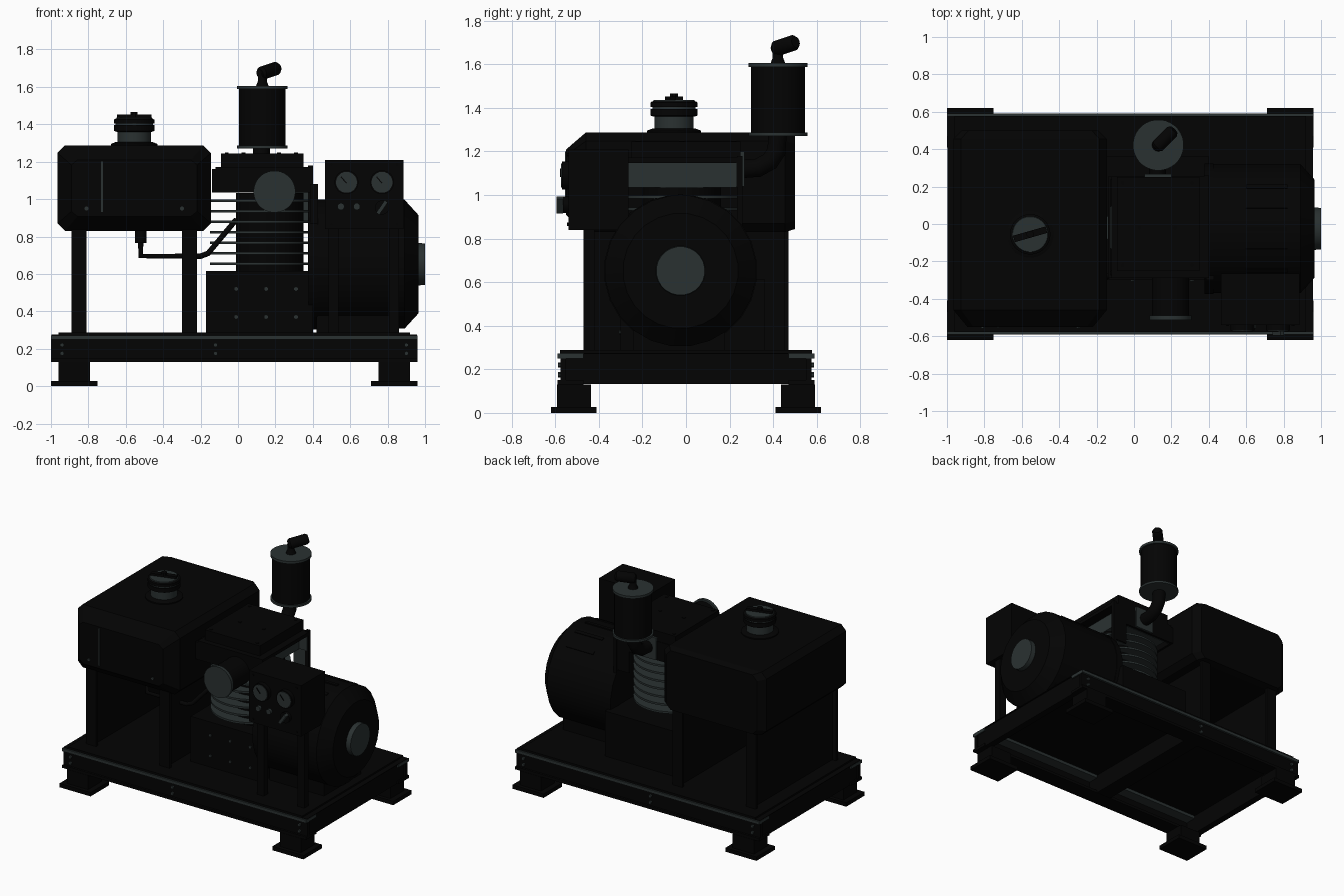
import bpy, bmesh, math
from mathutils import Vector

if "Cube" in bpy.data.objects:
    bpy.data.objects.remove(bpy.data.objects["Cube"])


def material(name, rgb):
    m = bpy.data.materials.new(name)
    m.use_nodes = True
    m.diffuse_color = (*rgb, 1)
    m.node_tree.nodes["Principled BSDF"].inputs["Base Color"].default_value = (*rgb, 1)
    return m


PAINT = material("black paint", (0.001, 0.001, 0.001))
RUBBER = material("dark rubber", (0.0008, 0.0008, 0.0008))
STEEL = material("grey steel", (0.023, 0.031, 0.031))


def finish(name, bm, mat, smooth=False):
    bmesh.ops.recalc_face_normals(bm, faces=bm.faces)
    me = bpy.data.meshes.new(name)
    bm.to_mesh(me)
    bm.free()
    me.materials.append(mat)
    ob = bpy.data.objects.new(name, me)
    bpy.context.collection.objects.link(ob)
    if smooth:
        bpy.ops.object.select_all(action='DESELECT')
        ob.select_set(True)
        bpy.context.view_layer.objects.active = ob
        bpy.ops.object.shade_smooth_by_angle(angle=math.radians(35))
    return ob


def block(xs, ys, zs):
    bm = bmesh.new()
    bmesh.ops.create_cube(bm, size=1)
    for v in bm.verts:
        v.co = [(a + b) / 2 + c * (b - a) for (a, b), c in zip((xs, ys, zs), v.co)]
    return bm


def box(name, xs, ys, zs, mat=PAINT):
    """Box between the given x, y and z limits."""
    return finish(name, block(xs, ys, zs), mat)


def turned(name, origin, axis, profile, mat=PAINT, sides=32):
    """Revolve (distance along axis, radius) pairs around an axis."""
    bm = bmesh.new()
    rot = Vector((0, 0, 1)).rotation_difference(Vector(axis))
    rings = []
    for d, r in profile:
        angles = [math.tau * (i + 0.5) / sides for i in range(sides)]
        rings.append([bm.verts.new(Vector(origin) + rot @ Vector(
            (r * math.cos(a), r * math.sin(a), d))) for a in angles])
    for a, b in zip(rings, rings[1:]):
        for i in range(sides):
            j = (i + 1) % sides
            bm.faces.new((a[i], a[j], b[j], b[i]))
    bm.faces.new(rings[0])
    bm.faces.new(rings[-1])
    return finish(name, bm, mat, True)


def rod(name, start, end, r, mat=PAINT, sides=24):
    d = Vector(end) - Vector(start)
    return turned(name, start, d.normalized(), [(0, r), (d.length, r)], mat, sides)


def pipe(name, points, r):
    cu = bpy.data.curves.new(name, 'CURVE')
    cu.dimensions = '3D'
    cu.bevel_depth = r
    cu.bevel_resolution = 3
    cu.use_fill_caps = True
    sp = cu.splines.new('POLY')
    sp.points.add(len(points) - 1)
    for p, co in zip(sp.points, points):
        p.co = (*co, 1)
    cu.materials.append(PAINT)
    bpy.context.collection.objects.link(bpy.data.objects.new(name, cu))


# Base frame: rails, end beams, cross beam, deck and feet
for s, side in ((-1, "front"), (1, "back")):
    def ys(a, b):
        return tuple(sorted((s * a, s * b)))
    box(side + "_rail_web", (-1, 0.96), ys(0.55, 0.575), (0.13, 0.25))
    box(side + "_rail_foot_flange", (-1, 0.96), ys(0.47, 0.59), (0.13, 0.15))
    box(side + "_rail_top_flange", (-1, 0.96), ys(0.47, 0.59), (0.25, 0.272), STEEL)
    for x in (-0.94, -0.12, 0.9):
        for z in (0.175, 0.22):
            rod(side + "_rail_bolt", (x, s * 0.575, z), (x, s * 0.587, z), 0.012, STEEL, 6)
    for x0, end in ((-1, "right"), (0.71, "left")):
        box(f"{side}_{end}_foot_pad", (x0, x0 + 0.25), ys(0.41, 0.62), (0, 0.028), RUBBER)
        box(f"{side}_{end}_foot_block", (x0 + 0.04, x0 + 0.21), ys(0.435, 0.592), (0.028, 0.13), RUBBER)
for name, x0, x1 in (("right_end_beam", -0.99, -0.94), ("cross_beam", -0.18, -0.06),
                     ("left_end_beam", 0.9, 0.95)):
    box(name, (x0, x1), (-0.55, 0.55), (0.132, 0.27))
box("deck", (-0.96, 0.92), (-0.578, 0.578), (0.272, 0.288))
for name, x0, x1 in (("right_end_strip", -0.998, -0.96), ("left_end_strip", 0.92, 0.958)):
    box(name, (x0, x1), (-0.578, 0.578), (0.271, 0.276))

# Tank stand: two walls with flanged edges
for x, side in ((-0.85, "outer"), (-0.26, "inner")):
    box(side + "_stand_wall", (x - 0.01, x + 0.01), (-0.46, 0.46), (0.288, 0.84))
    for y in (-0.46, 0.46):
        box(side + "_stand_leg", (x - 0.04, x + 0.04), (y - 0.01, y + 0.01), (0.288, 0.84))

# Fuel tank: chamfered block whose front and back taper inward
tank = block((-0.965, -0.145), (-0.46, 0.455), (0.83, 1.287))
bmesh.ops.bevel(tank, geom=[e for e in tank.edges if abs(e.verts[0].co.y - e.verts[1].co.y) > 0.5],
                offset=0.04, segments=1, affect='EDGES', profile=0.5)
for y, depth, sx, sz in ((-0.46, -0.09, 0.82, 0.66), (0.455, 0.045, 0.89, 0.94)):
    end = [f for f in tank.faces if all(abs(v.co.y - y) < 0.001 for v in f.verts)]
    grown = bmesh.ops.extrude_face_region(tank, geom=end)["geom"]
    bmesh.ops.delete(tank, geom=end, context='FACES_ONLY')
    for v in [g for g in grown if isinstance(g, bmesh.types.BMVert)]:
        v.co = (-0.555 + (v.co.x + 0.555) * sx, y + depth, 1.0585 + (v.co.z - 1.0585) * sz)
finish("fuel_tank", tank, PAINT)
box("tank_level_gauge", (-0.733, -0.723), (-0.556, -0.546), (0.93, 1.2), STEEL)
for x in (-0.81, -0.3):
    rod("tank_bolt", (x, -0.53, 0.95), (x, -0.558, 0.95), 0.011, STEEL, 8)

# Filler neck and cap
cap = (-0.555, -0.055, 1.28)
up = (0, 0, 1)
turned("filler_flange", cap, up, [(0, 0.125), (0.015, 0.125), (0.025, 0.1)])
turned("filler_neck", cap, up, [(0.02, 0.09), (0.09, 0.09)], STEEL)
turned("cap_lower_ring", cap, up, [(0.08, 0.095), (0.085, 0.108), (0.115, 0.108)])
turned("cap_band", cap, up, [(0.11, 0.1), (0.13, 0.1)], STEEL)
turned("cap_upper_ring", cap, up, [(0.125, 0.108), (0.145, 0.108), (0.15, 0.1)])
turned("cap_top", cap, up, [(0.145, 0.098), (0.156, 0.094)], STEEL)
handle = box("cap_handle", (-0.09, 0.09), (-0.018, 0.018), (0, 0.02))
handle.location = (cap[0], cap[1], 1.432)
handle.rotation_euler.z = math.radians(16)
rod("cap_knob", (cap[0], cap[1], 1.44), (cap[0], cap[1], 1.466), 0.02, PAINT, 8)

# Fuel line
rod("fuel_valve", (-0.52, -0.3, 0.765), (-0.52, -0.3, 0.84), 0.032)
pipe("fuel_line", [(-0.52, -0.3, 0.77), (-0.52, -0.3, 0.695), (-0.2, -0.3, 0.695),
                   (-0.16, -0.29, 0.71), (-0.01, -0.2, 0.89)], 0.015)

# Engine: crankcase, finned barrel, head and shroud
box("crankcase", (-0.17, 0.4), (-0.3, 0.36), (0.288, 0.615))
for x in (-0.01, 0.15, 0.31):
    for z in (0.37, 0.52):
        rod("crankcase_bolt", (x, -0.295, z), (x, -0.308, z), 0.011, STEEL, 6)
rod("barrel", (0.17, -0.02, 0.6), (0.17, -0.02, 1.034), 0.183, RUBBER)
for i in range(7):
    z = 0.655 + i * 0.056
    rod("cooling_fin", (0.115, -0.02, z - 0.007), (0.115, -0.02, z + 0.007), 0.265, STEEL, 40)
box("cylinder_head", (-0.08, 0.33), (-0.271, 0.231), (1.035, 1.155), STEEL)
box("front_shroud", (-0.14, 0.4), (-0.288, -0.272), (1.035, 1.16))
box("back_shroud", (-0.14, 0.4), (0.238, 0.254), (1.035, 1.16))
box("back_shroud_liner", (-0.12, 0.395), (0.23, 0.239), (1.037, 1.15), STEEL)
box("back_baffle", (0.28, 0.4), (0.244, 0.254), (0.88, 1.04))
box("back_baffle_liner", (0.28, 0.395), (0.238, 0.245), (0.88, 1.038), STEEL)
box("side_shroud", (-0.14, -0.125), (-0.28, 0.245), (1.035, 1.16))
box("shroud_roof", (-0.12, 0.4), (-0.288, 0.254), (1.147, 1.172))
box("front_bracket", (0.385, 0.428), (-0.3, -0.275), (0.85, 1.08))
box("valve_cover", (-0.092, 0.35), (-0.25, 0.25), (1.17, 1.245))
for x, y in ((-0.06, -0.22), (-0.06, 0.22), (0.31, -0.22), (0.31, 0.22), (0.03, -0.02), (0.22, -0.02)):
    rod("cover_bolt", (x, y, 1.24), (x, y, 1.249), 0.012, RUBBER, 6)
box("shroud_strut", (0.375, 0.4), (0.235, 0.26), (0.6, 1.18))

# Air intake canister on the engine front
rod("intake_canister", (0.195, -0.27, 1.04), (0.195, -0.49, 1.04), 0.1)
rod("intake_cover", (0.195, -0.488, 1.04), (0.195, -0.512, 1.04), 0.112, STEEL, 32)

# Exhaust silencer, its elbow and outlet
box("exhaust_flange", (0.055, 0.2), (0.241, 0.268), (1.04, 1.2), STEEL)
pipe("exhaust_elbow", [(0.125, 0.25, 1.12), (0.125, 0.33, 1.125), (0.125, 0.385, 1.155),
                       (0.125, 0.415, 1.2), (0.125, 0.42, 1.28)], 0.045)
base = (0.13, 0.422, 1.27)
turned("silencer_body", base, up, [(0.005, 0.125), (0.33, 0.125)])
turned("silencer_bottom_cap", base, up, [(0, 0.136), (0.016, 0.136)], STEEL)
turned("silencer_top_cap", base, up, [(0.318, 0.136), (0.336, 0.136)], STEEL)
turned("outlet_neck", base, up, [(0.33, 0.036), (0.36, 0.024), (0.42, 0.024)])
spout = Vector((0.09, 0.09, 0.03))
turned("outlet_spout", (0.117, 0.407, 1.67), spout.normalized(),
       [(0, 0.025), (0.015, 0.036), (0.125, 0.036), (0.14, 0.026)])

# Generator drum, flywheel housing, vents and end disc
gen = (0, -0.025, 0.652)
turned("flywheel_housing", gen, (1, 0, 0), [(0.378, 0.352), (0.425, 0.352)], PAINT, 24)
turned("generator_drum", gen, (1, 0, 0), [(0.42, 0.348), (0.89, 0.348), (0.965, 0.265)], PAINT, 24)
turned("generator_hub", gen, (1, 0, 0), [(0.95, 0.115), (1, 0.112)], STEEL, 24)
box("generator_cradle", (0.42, 0.86), (-0.24, 0.18), (0.288, 0.45))
for i in range(5):
    a = math.radians(50 + 20 * i)
    slot = box("generator_vent", (0.6, 0.82), (-0.012, 0.012), (-0.008, 0.008), RUBBER)
    slot.location = (0, gen[1] + 0.345 * math.cos(a), gen[2] + 0.345 * math.sin(a))
    slot.rotation_euler.x = a - math.pi / 2

# Control panel on two legs, with gauges, lamps and switch
box("control_box", (0.465, 0.885), (-0.54, -0.265), (0.84, 1.21))
for x in (0.51, 0.835):
    box("panel_leg", (x - 0.027, x + 0.027), (-0.47, -0.42), (0.288, 0.85))
for x in (0.58, 0.77):
    rod("gauge_rim", (x, -0.535, 1.09), (x, -0.57, 1.09), 0.064, PAINT, 32)
    rod("gauge_face", (x, -0.568, 1.09), (x, -0.574, 1.09), 0.056, STEEL, 32)
    needle = box("gauge_needle", (-0.003, 0.003), (-0.002, 0.002), (0, 0.045))
    needle.location = (x, -0.576, 1.085)
    needle.rotation_euler.y = -0.7
for x in (0.55, 0.635):
    rod("panel_lamp", (x, -0.535, 0.96), (x, -0.56, 0.96), 0.019, STEEL, 12)
rod("switch_base", (0.77, -0.535, 0.955), (0.77, -0.565, 0.955), 0.038)
switch = box("switch_lever", (-0.01, 0.01), (-0.03, 0), (-0.04, 0.04), STEEL)
switch.location = (0.77, -0.565, 0.955)
switch.rotation_euler.y = 0.6
for x in (0.5, 0.85):
    for z in (0.865, 1.185):
        rod("panel_screw", (x, -0.54, z), (x, -0.546, z), 0.008, RUBBER, 6)
